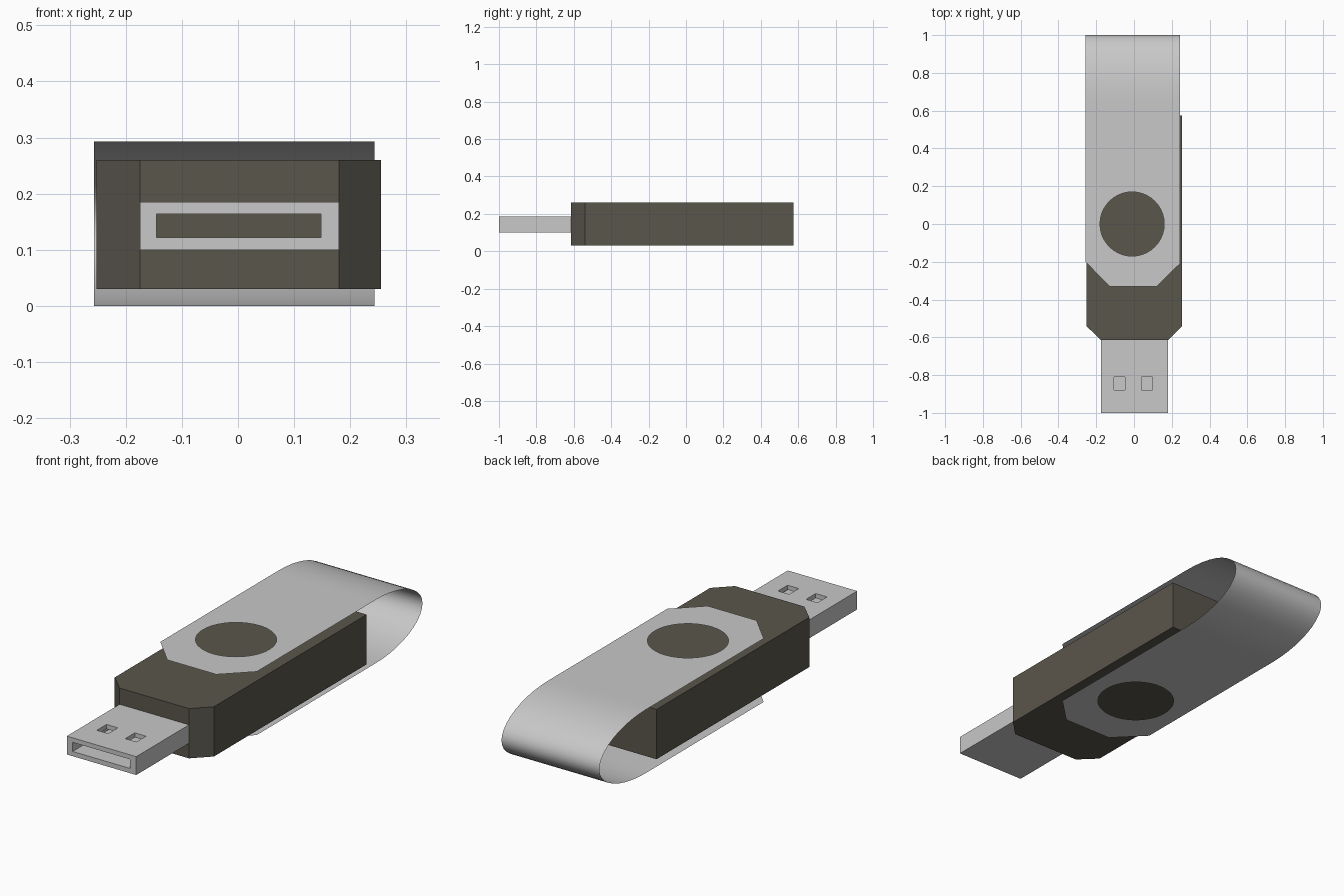
import bpy, bmesh, math

if "Cube" in bpy.data.objects:
    bpy.data.objects.remove(bpy.data.objects["Cube"])


def material(name, rgb):
    m = bpy.data.materials.new(name)
    m.diffuse_color = (*rgb, 1)
    m.use_nodes = True
    m.node_tree.nodes["Principled BSDF"].inputs["Base Color"].default_value = m.diffuse_color
    return m


metal = material("light_grey_metal", (0.578, 0.578, 0.578))
plastic = material("dark_brown_plastic", (0.102, 0.093, 0.072))


def finish(name, bm, mat):
    me = bpy.data.meshes.new(name)
    bm.to_mesh(me)
    bm.free()
    ob = bpy.data.objects.new(name, me)
    bpy.context.collection.objects.link(ob)
    me.materials.append(mat)
    return ob


def prism(name, outline, z0, z1, mat):
    """Extrude a flat xy outline from z0 to z1."""
    bm = bmesh.new()
    base = bm.faces.new([bm.verts.new((x, y, z0)) for x, y in outline])
    new = bmesh.ops.extrude_face_region(bm, geom=[base])["geom"]
    bmesh.ops.translate(bm, vec=(0, 0, z1 - z0),
                        verts=[v for v in new if isinstance(v, bmesh.types.BMVert)])
    bmesh.ops.recalc_face_normals(bm, faces=bm.faces)
    return finish(name, bm, mat)


def box(name, x0, x1, y0, y1, z0, z1, mat):
    return prism(name, [(x0, y0), (x1, y0), (x1, y1), (x0, y1)], z0, z1, mat)


# Body with chamfered front corners
prism("body", [(-0.175, -0.615), (0.18, -0.615), (0.255, -0.54), (0.255, 0.575),
               (-0.252, 0.575), (-0.252, -0.54)], 0.03, 0.26, plastic)

# Hollow plug with two windows in its top
plug = box("plug", -0.175, 0.18, -1.0, -0.615, 0.10, 0.185, metal)
cutters = [box("plug_cavity_cutter", -0.145, 0.148, -1.1, -0.5, 0.122, 0.164, metal)]
for x0, x1 in ((-0.105, -0.047), (0.04, 0.097)):
    cutters.append(box("plug_window_cutter", x0, x1, -0.88, -0.81, 0.14, 0.25, metal))
bpy.context.view_layer.objects.active = plug
for c in cutters:
    c.hide_render = True
    mod = plug.modifiers.new("cut", "BOOLEAN")
    mod.operation, mod.solver, mod.object = "DIFFERENCE", "EXACT", c
    bpy.ops.object.modifier_apply(modifier=mod.name)
    bpy.data.objects.remove(c)

# Swivel cover: a thin sheet, two holed plates joined by a half-ellipse bend
X0, X1, TOP, BEND, FLAT = -0.257, 0.243, 0.293, 0.66, 0.62
bm = bmesh.new()
plate = [(X0, FLAT), (X0, -0.20), (-0.13, -0.33), (0.12, -0.33), (X1, -0.21), (X1, FLAT)]
hole = [(-0.01 + 0.17 * math.cos(math.tau * i / 40), 0.17 * math.sin(math.tau * i / 40))
        for i in range(40)]
for z in (0, TOP):
    edges = []
    for loop in (plate, hole):
        vs = [bm.verts.new((x, y, z)) for x, y in loop]
        edges += [bm.edges.new((a, b)) for a, b in zip(vs, vs[1:] + vs[:1])]
    bmesh.ops.triangle_fill(bm, edges=edges, use_beauty=True)
N = 20
half = TOP / 2
bend = [(BEND + (1 - BEND) * math.sin(math.pi * i / N), half - half * math.cos(math.pi * i / N))
        for i in range(N + 1)]
profile = [(FLAT, 0)] + bend + [(FLAT, TOP)]
rows = [[bm.verts.new((x, y, z)) for x in (X0, X1)] for y, z in profile]
for a, b in zip(rows, rows[1:]):
    bm.faces.new((a[0], a[1], b[1], b[0]))
bmesh.ops.remove_doubles(bm, verts=bm.verts, dist=1e-4)
# Point the sheet's faces outward
for f in bm.faces:
    f.normal_update()
    c = f.calc_center_median()
    if f.normal.z * (c.z - half) + f.normal.y * max(0, c.y - BEND) < 0:
        f.normal_flip()
    f.smooth = True
finish("swivel_cover", bm, metal)
